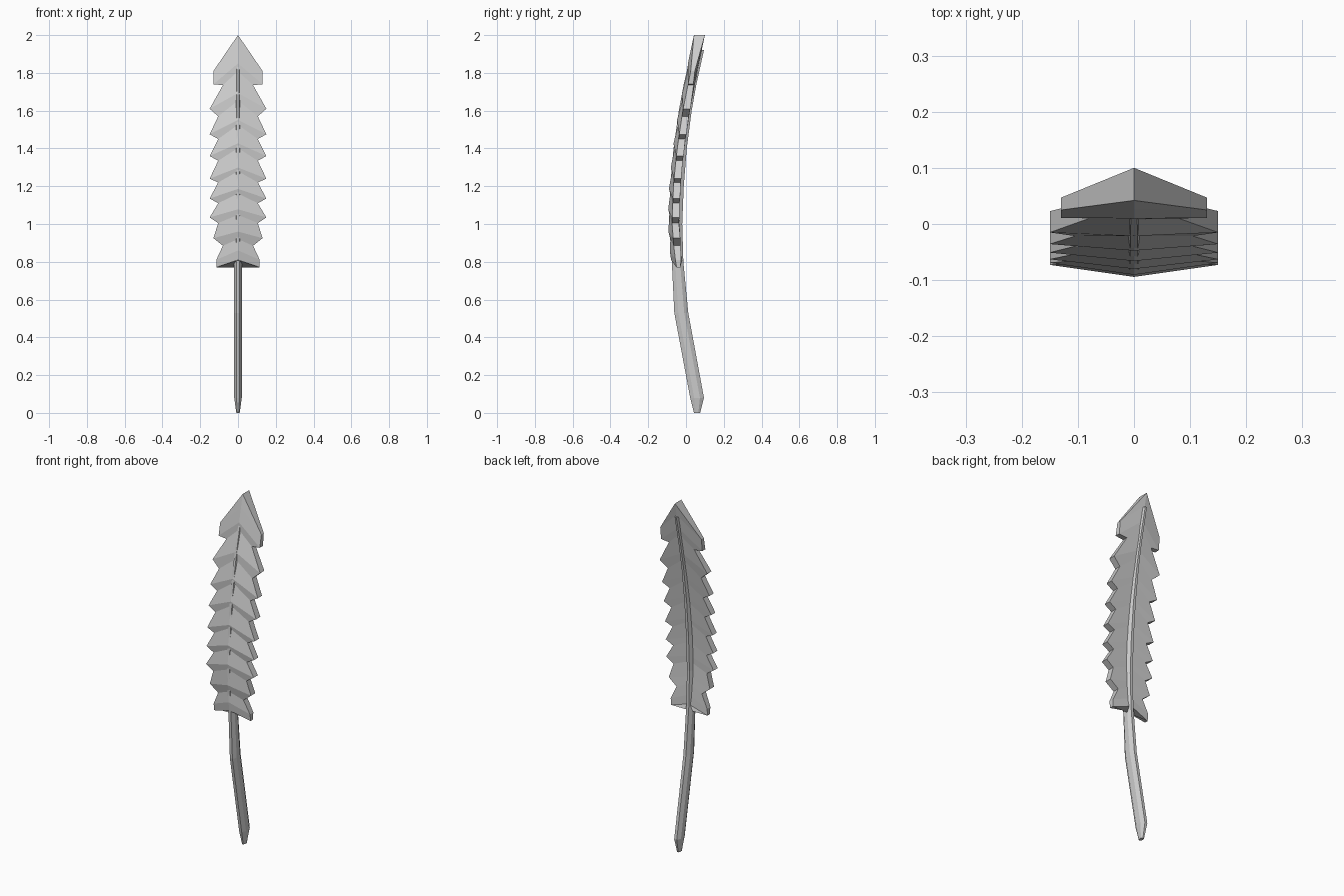
import bpy
import bmesh

cube = bpy.data.objects.get("Cube")
if cube:
    bpy.data.objects.remove(cube, do_unlink=True)

grey = bpy.data.materials.new("feather_grey")
grey.use_nodes = True
colour = (0.6, 0.6, 0.6, 1)
grey.diffuse_color = colour
grey.node_tree.nodes["Principled BSDF"].inputs["Base Color"].default_value = colour


def finish(name, bm):
    bmesh.ops.remove_doubles(bm, verts=bm.verts, dist=0.0001)
    bmesh.ops.recalc_face_normals(bm, faces=bm.faces)
    mesh = bpy.data.meshes.new(name)
    bm.to_mesh(mesh)
    bm.free()
    mesh.materials.append(grey)
    obj = bpy.data.objects.new(name, mesh)
    bpy.context.collection.objects.link(obj)
    return obj


def loft(name, rings):
    """Skin a stack of equal closed rings and cap both ends."""
    bm = bmesh.new()
    rows = [[bm.verts.new(p) for p in ring] for ring in rings]
    for a, b in zip(rows, rows[1:]):
        for i in range(len(a)):
            j = (i + 1) % len(a)
            bm.faces.new((a[i], a[j], b[j], b[i]))
    bm.faces.new(rows[0])
    bm.faces.new(rows[-1])
    return finish(name, bm)


# Forward bow of the vane's front ridge: (z, y)
BOW = [(0.75, -0.07), (0.85, -0.085), (1.0, -0.097), (1.2, -0.09), (1.4, -0.07),
       (1.6, -0.04), (1.74, -0.012), (1.85, 0.01), (2.0, 0.042)]


def ridge(z):
    for (z0, y0), (z1, y1) in zip(BOW, BOW[1:]):
        if z <= z1:
            return y0 + (y1 - y0) * (z - z0) / (z1 - z0)
    return BOW[-1][1]


def vane_ring(x, z, rise, thick, dip=0.0):
    """Six-point section: two edges set back from a raised centre ridge."""
    side, top = ridge(z) + 0.023, z + rise
    front, back = ridge(top) + dip, ridge(top) + 0.058
    return [(-x, side, z), (0, front, top), (x, side, z),
            (x, side + thick, z), (0, back, top), (-x, side + thick, z)]


# Vane: arrow-shaped foot, seven barbs, arrow-shaped head
rings = [vane_ring(0.115, 0.77, 0.04, 0.02),
         vane_ring(0.115, 0.81, 0.05, 0.03)]
tips = [0.925, 1.035, 1.135, 1.24, 1.36, 1.475, 1.61]
notches = [0.885, 1.005, 1.11, 1.22, 1.335, 1.45, 1.57]
for i, (tip, notch) in enumerate(zip(tips, notches)):
    rise = 0.035 + 0.008 * i
    rings.append(vane_ring(0.08 if i == 0 else 0.105, notch, rise, 0.036, 0.008))
    rings.append(vane_ring(0.13 if i == 0 else 0.15, tip, rise, 0.038))
rings += [vane_ring(0.08, 1.735, 0.075, 0.03, 0.006),
          vane_ring(0.13, 1.74, 0.11, 0.028),
          vane_ring(0.13, 1.81, 0.12, 0.022)]
rings.append([(0, 0.042 if i < 3 else 0.1, 2.0) for i in range(6)])
# The apex is a single short edge, so drop its zero-width sides
apex = rings[-1]
rings[-1] = [(x + (0.0003, 0, -0.0003, -0.0003, 0, 0.0003)[i] * -1, y, z)
             for i, (x, y, z) in enumerate(apex)]
loft("vane", rings)

# Shaft: stretched octagon following the bow, (z, front y, back y, half width)
SHAFT = [(0.0, 0.042, 0.075, 0.009), (0.08, 0.022, 0.095, 0.02),
         (0.53, -0.062, 0.012, 0.02), (0.8, -0.075, -0.014, 0.02),
         (1.0, -0.09, -0.02, 0.02), (1.2, -0.084, -0.012, 0.019),
         (1.4, -0.066, 0.004, 0.018), (1.6, -0.038, 0.03, 0.016),
         (1.74, -0.012, 0.055, 0.015), (1.92, 0.03, 0.095, 0.013)]
rings = []
for z, front, back, w in SHAFT:
    mid, half = (front + back) / 2, (back - front) / 2
    n, s = w * 0.4, half * 0.42
    rings.append([(-n, front, z), (n, front, z), (w, mid - s, z), (w, mid + s, z),
                  (n, back, z), (-n, back, z), (-w, mid + s, z), (-w, mid - s, z)])
loft("shaft", rings)
